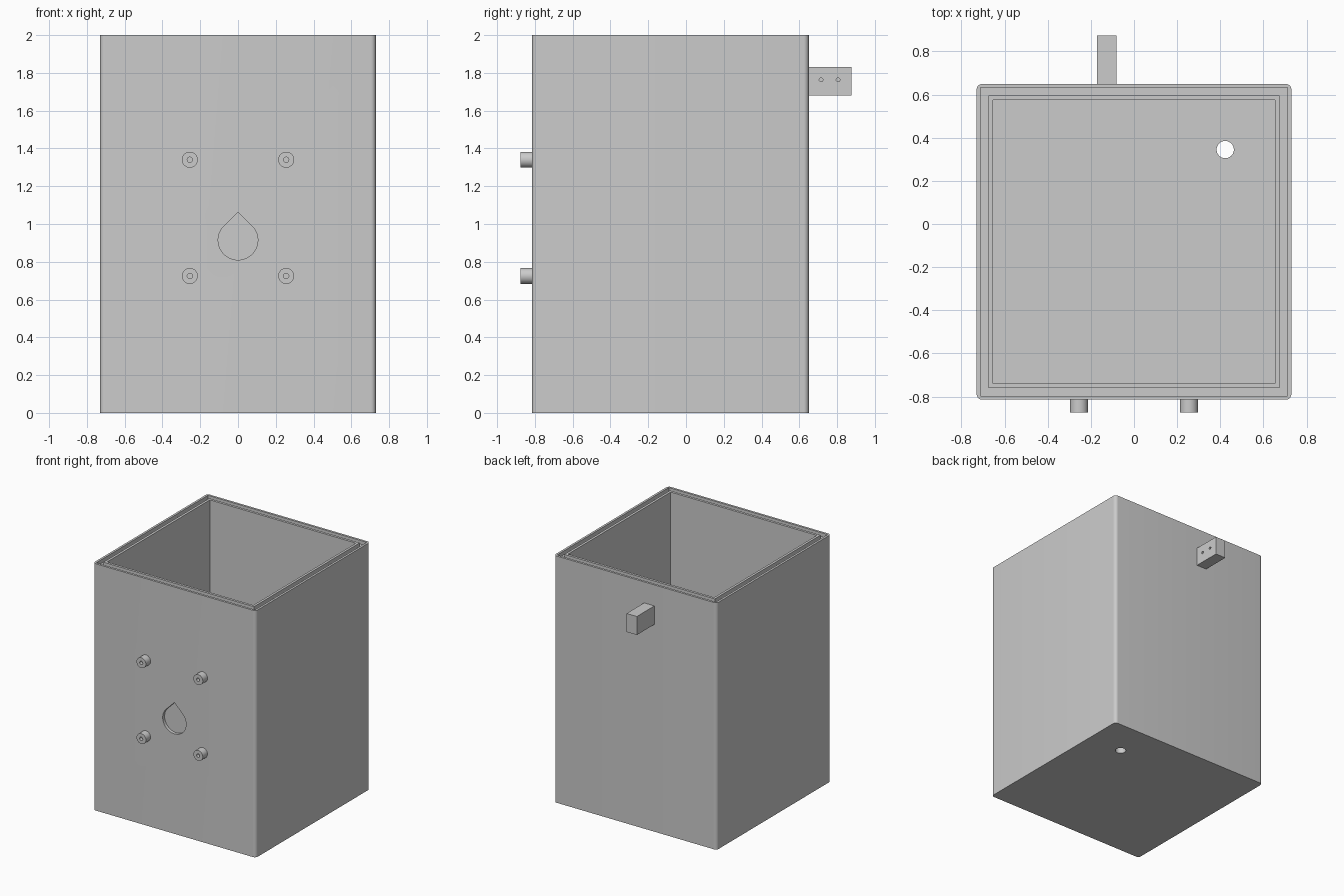
import bpy, bmesh, math
from mathutils import Matrix, Vector

if "Cube" in bpy.data.objects:
    bpy.data.objects.remove(bpy.data.objects["Cube"])

grey = bpy.data.materials.new("plain grey")
colour = (0.6, 0.6, 0.6, 1)
grey.use_nodes = True
grey.diffuse_color = colour
grey.node_tree.nodes["Principled BSDF"].inputs["Base Color"].default_value = colour


def finish(name, bm):
    bmesh.ops.recalc_face_normals(bm, faces=bm.faces)
    mesh = bpy.data.meshes.new(name)
    bm.to_mesh(mesh)
    bm.free()
    mesh.materials.append(grey)
    ob = bpy.data.objects.new(name, mesh)
    bpy.context.collection.objects.link(ob)
    return ob


def box(name, lo, hi, corner=0):
    """Box between two corners; optional rounding of the upright edges."""
    lo, hi = Vector(lo), Vector(hi)
    bm = bmesh.new()
    bmesh.ops.create_cube(bm, size=1, matrix=Matrix.Translation((lo + hi) / 2)
                          @ Matrix.Diagonal((hi - lo).to_4d()))
    if corner:
        upright = [e for e in bm.edges
                   if abs(e.verts[0].co.z - e.verts[1].co.z) > 0.1]
        bmesh.ops.bevel(bm, geom=upright, offset=corner, segments=8,
                        profile=0.5, affect='EDGES')
    return finish(name, bm)


def rod(name, start, end, radius, sides=48):
    start, end = Vector(start), Vector(end)
    axis = end - start
    turn = axis.to_track_quat('Z', 'Y').to_matrix().to_4x4()
    bm = bmesh.new()
    bmesh.ops.create_cone(bm, cap_ends=True, segments=sides, radius1=radius,
                          radius2=radius, depth=axis.length,
                          matrix=Matrix.Translation((start + end) / 2) @ turn)
    return finish(name, bm)


def cut(target, cutter):
    mod = target.modifiers.new("cut", 'BOOLEAN')
    mod.operation, mod.solver, mod.object = 'DIFFERENCE', 'EXACT', cutter
    bpy.context.view_layer.objects.active = target
    bpy.ops.object.modifier_apply(modifier=mod.name)
    bpy.data.objects.remove(cutter)


def smooth(ob):
    bpy.ops.object.select_all(action='DESELECT')
    ob.select_set(True)
    bpy.context.view_layer.objects.active = ob
    bpy.ops.object.shade_smooth_by_angle(angle=math.radians(30))


# Overall box extents
W, FRONT, BACK, TOP = 0.73, -0.815, 0.65, 2.0


def inset_box(name, inset, z0, z1):
    return box(name, (-W + inset, FRONT + inset, z0), (W - inset, BACK - inset, z1))


# Open container with a hollow inside and a lid groove in the rim
container = box("container", (-W, FRONT, 0), (W, BACK, TOP), corner=0.027)
cut(container, inset_box("hollow", 0.075, 0.075, TOP + 0.1))
groove = inset_box("groove", 0.018, TOP - 0.03, TOP + 0.1)
cut(groove, inset_box("groove_core", 0.055, TOP - 0.1, TOP + 0.2))
cut(container, groove)

# Drain hole in the floor
cut(container, rod("drain", (0.423, 0.345, -0.1), (0.423, 0.345, 0.2), 0.04))

# Shallow teardrop recess on the front
bm = bmesh.new()
R, CZ = 0.105, 0.915
outline = [bm.verts.new((0, FRONT - 0.05, CZ + R * math.sqrt(2)))]
for i in range(41):
    a = math.radians(135 + 270 * i / 40)
    outline.append(bm.verts.new((R * math.cos(a), FRONT - 0.05, CZ + R * math.sin(a))))
face = bm.faces.new(outline)
ext = bmesh.ops.extrude_face_region(bm, geom=[face])
moved = [v for v in ext["geom"] if isinstance(v, bmesh.types.BMVert)]
bmesh.ops.translate(bm, verts=moved, vec=(0, 0.075, 0))
cut(container, finish("teardrop", bm))
smooth(container)

# Four drilled standoffs on the front
for side, x in (("left", 0.255), ("right", -0.255)):
    for level, z in (("lower", 0.725), ("upper", 1.34)):
        post = rod(f"{level}_{side}_standoff", (x, -0.875, z), (x, FRONT + 0.01, z), 0.042)
        cut(post, rod("bore", (x, -0.9, z), (x, FRONT, z), 0.014, 24))
        smooth(post)

# Back bracket with two blind screw holes on its left face
bracket = box("back_bracket", (-0.172, BACK - 0.01, 1.68), (-0.08, 0.875, 1.83))
for y in (0.715, 0.805):
    cut(bracket, rod("screw_hole", (-0.14, y, 1.763), (0, y, 1.763), 0.01, 24))
smooth(bracket)
